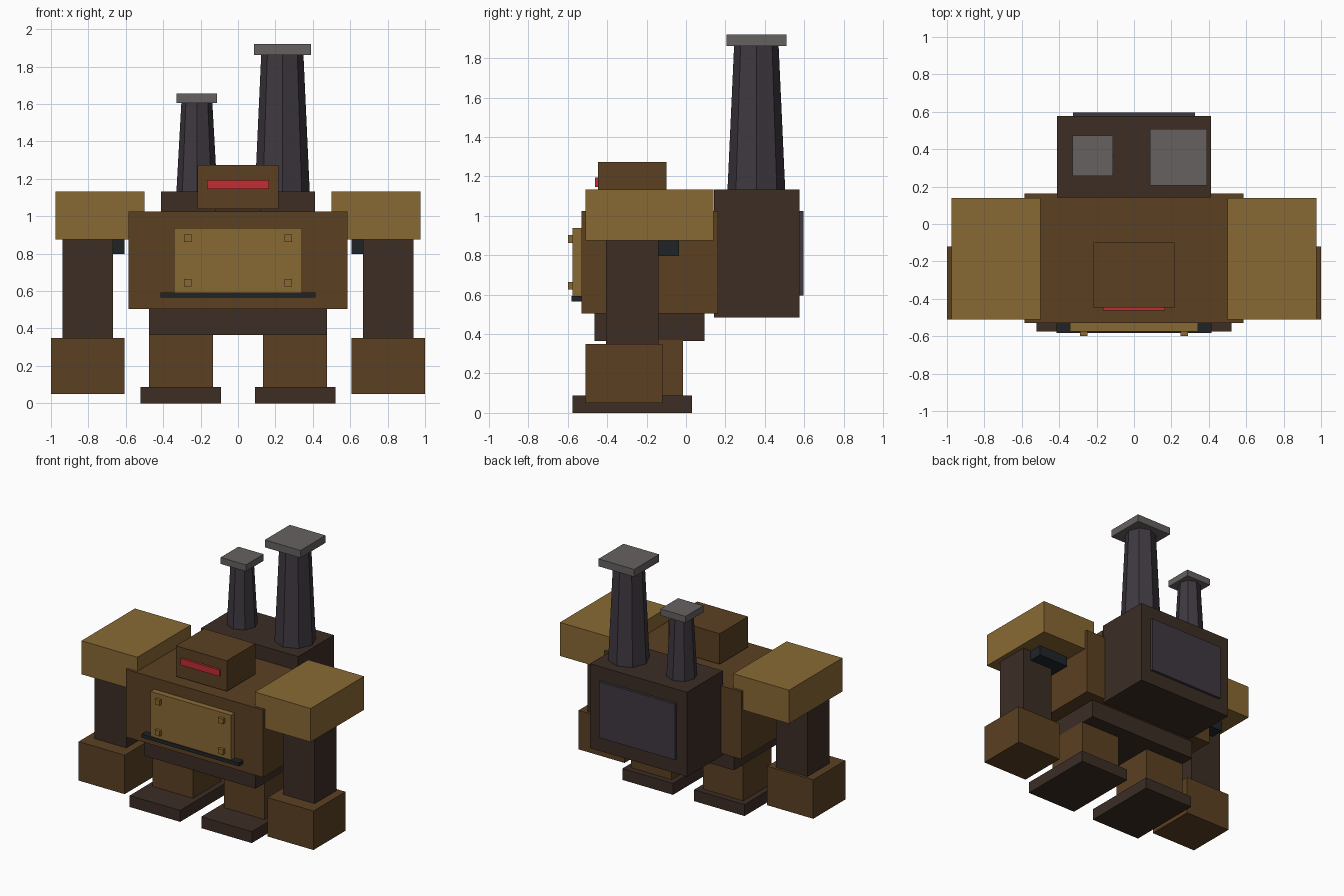
import bpy, bmesh
from mathutils import Matrix

if "Cube" in bpy.data.objects:
    bpy.data.objects.remove(bpy.data.objects["Cube"], do_unlink=True)


def material(name, hex_code):
    srgb = [int(hex_code[i:i + 2], 16) / 255 for i in (0, 2, 4)]
    color = [((c + 0.055) / 1.055) ** 2.4 for c in srgb] + [1]
    mat = bpy.data.materials.new(name)
    mat.use_nodes = True
    mat.diffuse_color = color
    mat.node_tree.nodes["Principled BSDF"].inputs["Base Color"].default_value = color
    return mat


GOLD = material("brass plating", "896934")
BROWN = material("rust brown", "5B4022")
DARK = material("dark brown iron", "3C2D25")
SOOT = material("sooty violet grey", "3E3840")
GREY = material("ash grey", "676161")
RED = material("glowing red", "C22D32")
BLACK = material("blackened steel", "202427")


def add_object(name, bm, mat):
    mesh = bpy.data.meshes.new(name)
    bm.to_mesh(mesh)
    bm.free()
    mesh.materials.append(mat)
    obj = bpy.data.objects.new(name, mesh)
    bpy.context.collection.objects.link(obj)
    return obj


def box(name, mat, x, y, z):
    """Box from (low, high) ranges on each axis."""
    bm = bmesh.new()
    size = [hi - lo for lo, hi in (x, y, z)]
    mid = [(hi + lo) / 2 for lo, hi in (x, y, z)]
    bmesh.ops.create_cube(bm, size=1, matrix=Matrix.Translation(mid) @ Matrix.Diagonal((*size, 1)))
    return add_object(name, bm, mat)


def pair(name, mat, x, y, z):
    """The same box on the left (+x) and the right (-x)."""
    box("left_" + name, mat, x, y, z)
    box("right_" + name, mat, (-x[1], -x[0]), y, z)


def centred(name, mat, half, y, z):
    box(name, mat, (-half, half), y, z)


def chimney(name, x, y, r_low, r_high, top, cap_half, cap_height):
    """Tapered eight-sided stack with a square cap."""
    base = 1.12
    bm = bmesh.new()
    bmesh.ops.create_cone(bm, cap_ends=True, segments=8, radius1=r_low, radius2=r_high,
                          depth=top - base, matrix=Matrix.Translation((x, y, (top + base) / 2)))
    add_object(name, bm, SOOT)
    box(name + "_cap", GREY, (x - cap_half, x + cap_half), (y - cap_half, y + cap_half),
        (top, top + cap_height))


# Body
centred("torso", BROWN, 0.585, (-0.53, 0.162), (0.505, 1.025))
centred("pelvis", DARK, 0.475, (-0.465, 0.095), (0.365, 0.51))
centred("boiler_pack", DARK, 0.413, (0.142, 0.577), (0.483, 1.133))
centred("rear_hatch", SOOT, 0.325, (0.57, 0.597), (0.595, 1.025))

# Chest plate with rivets and a rail
centred("chest_plate", GOLD, 0.343, (-0.575, -0.525), (0.59, 0.937))
centred("chest_rail", BLACK, 0.415, (-0.582, -0.527), (0.565, 0.592))
for row, z in (("lower", 0.645), ("upper", 0.882)):
    pair(row + "_rivet", GOLD, (0.248, 0.29), (-0.598, -0.57), (z - 0.02, z + 0.02))

# Head
centred("neck", DARK, 0.12, (-0.36, -0.18), (1.02, 1.05))
centred("head", BROWN, 0.217, (-0.446, -0.1), (1.038, 1.273))
centred("visor", RED, 0.165, (-0.463, -0.44), (1.145, 1.195))

# Arms
pair("shoulder", GOLD, (0.5, 0.976), (-0.51, 0.14), (0.875, 1.133))
pair("shoulder_joint", BLACK, (0.608, 0.868), (-0.335, -0.035), (0.797, 0.89))
pair("arm", DARK, (0.668, 0.937), (-0.405, -0.14), (0.34, 0.88))
pair("fist", BROWN, (0.608, 1.0), (-0.51, -0.12), (0.05, 0.35))

# Legs
pair("leg", BROWN, (0.133, 0.477), (-0.36, -0.015), (0.08, 0.37))
pair("foot", DARK, (0.09, 0.52), (-0.575, 0.03), (0, 0.088))

# Smoke stacks
chimney("tall_chimney", 0.237, 0.357, 0.147, 0.113, 1.863, 0.152, 0.057)
chimney("short_chimney", -0.22, 0.365, 0.11, 0.083, 1.605, 0.108, 0.05)
